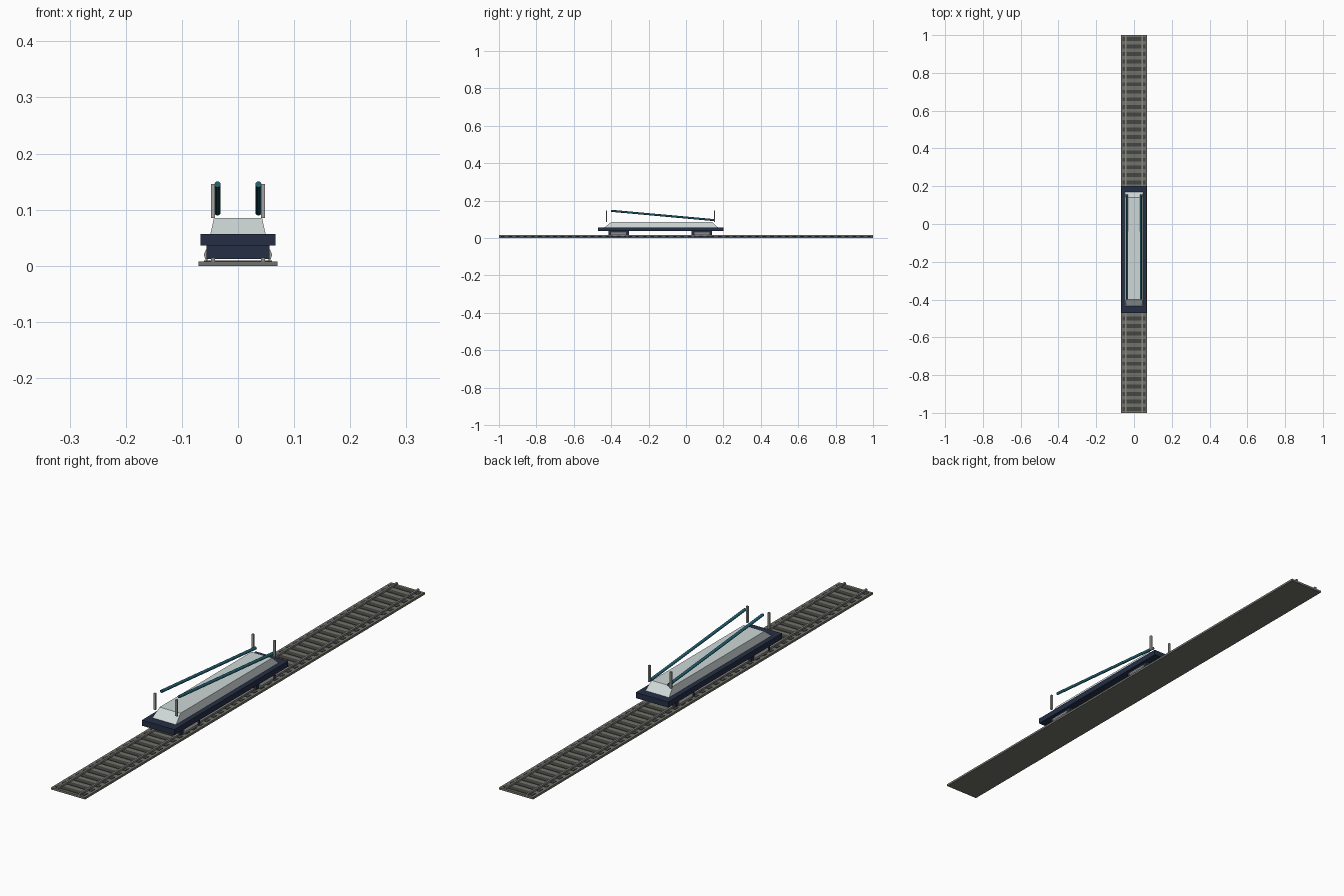
import bpy, bmesh
from math import radians
from mathutils import Vector

cube = bpy.data.objects.get("Cube")
if cube:
    bpy.data.objects.remove(cube, do_unlink=True)


def material(name, r, g, b):
    m = bpy.data.materials.new(name)
    m.use_nodes = True
    col = (r, g, b, 1)
    m.diffuse_color = col
    m.node_tree.nodes["Principled BSDF"].inputs["Base Color"].default_value = col
    return m


ballast = material("ballast grey", .17, .17, .145)
timber = material("sleeper dark", .06, .062, .053)
steel = material("rail steel", .25, .25, .25)
navy = material("navy", .018, .028, .06)
pale = material("pale grey", .62, .68, .68)
post_grey = material("post grey", .36, .36, .35)
teal = material("teal", .016, .12, .17)


def finish(name, bm, mat):
    bmesh.ops.recalc_face_normals(bm, faces=bm.faces)
    mesh = bpy.data.meshes.new(name)
    bm.to_mesh(mesh)
    bm.free()
    mesh.materials.append(mat)
    ob = bpy.data.objects.new(name, mesh)
    bpy.context.collection.objects.link(ob)
    return ob


def add_box(bm, x, y, z):
    """Box given by its (min, max) on each axis."""
    verts = bmesh.ops.create_cube(bm, size=1)["verts"]
    for v in verts:
        v.co = Vector([(a + b) / 2 + c * (b - a) for (a, b), c in zip((x, y, z), v.co)])
    return verts


def box(name, mat, x, y, z):
    bm = bmesh.new()
    add_box(bm, x, y, z)
    return finish(name, bm, mat)


# Track: bed, sleepers, rails
box("track_bed", ballast, (-.07, .07), (-1, 1), (0, .008))
bm = bmesh.new()
pitch = .04
for i in range(50):
    y = -1 + pitch * (i + .5)
    add_box(bm, (-.061, .061), (y - .01, y + .01), (.006, .0095))
finish("sleepers", bm, timber)
for side, s in (("left", 1), ("right", -1)):
    box(side + "_rail", steel, sorted((s * .041, s * .048)), (-1, 1), (.008, .015))

# Wagon deck and bogies
box("deck", navy, (-.067, .067), (-.47, .2), (.036, .057))
for end, y0, y1 in (("front", -.415, -.305), ("rear", .03, .14)):
    box(end + "_bogie", navy, (-.056, .056), (y0, y1), (.012, .037))
    for side, s in (("left", 1), ("right", -1)):
        # Bulging side frame, extruded along the bogie
        bm = bmesh.new()
        section = [(.054, .009), (.058, .011), (.061, .02), (.057, .029), (.054, .03)]
        face = bm.faces.new([bm.verts.new((s * x, y0 + .015, z)) for x, z in section])
        out = bmesh.ops.extrude_face_region(bm, geom=[face])["geom"]
        moved = [v for v in out if isinstance(v, bmesh.types.BMVert)]
        bmesh.ops.translate(bm, verts=moved, vec=(0, y1 - y0 - .03, 0))
        finish(f"{end}_{side}_side_frame", bm, post_grey)

# Tapered load body
bm = bmesh.new()
for v in add_box(bm, (-.049, .049), (-.435, .17), (.057, .085)):
    if v.co.z > .07:
        v.co.x *= .043 / .049
        v.co.y = -.4 if v.co.y < 0 else .14
finish("load_body", bm, pale)

# Corner posts and sloping poles
for side, s in (("left", 1), ("right", -1)):
    for end, y in (("front", -.425), ("rear", .152)):
        box(f"{end}_{side}_post", post_grey, sorted((s * .041, s * .048)),
            (y - .0035, y + .0035), (.085, .146))
    a, b = Vector((s * .0365, -.4, .145)), Vector((s * .0365, .155, .095))
    bpy.ops.mesh.primitive_cylinder_add(vertices=12, radius=.0055, depth=(b - a).length,
                                        location=(a + b) / 2)
    pole = bpy.context.object
    pole.name = side + "_sloping_pole"
    pole.rotation_euler = (b - a).to_track_quat("Z", "Y").to_euler()
    pole.data.materials.append(teal)
    bpy.ops.object.shade_smooth_by_angle(angle=radians(40))
